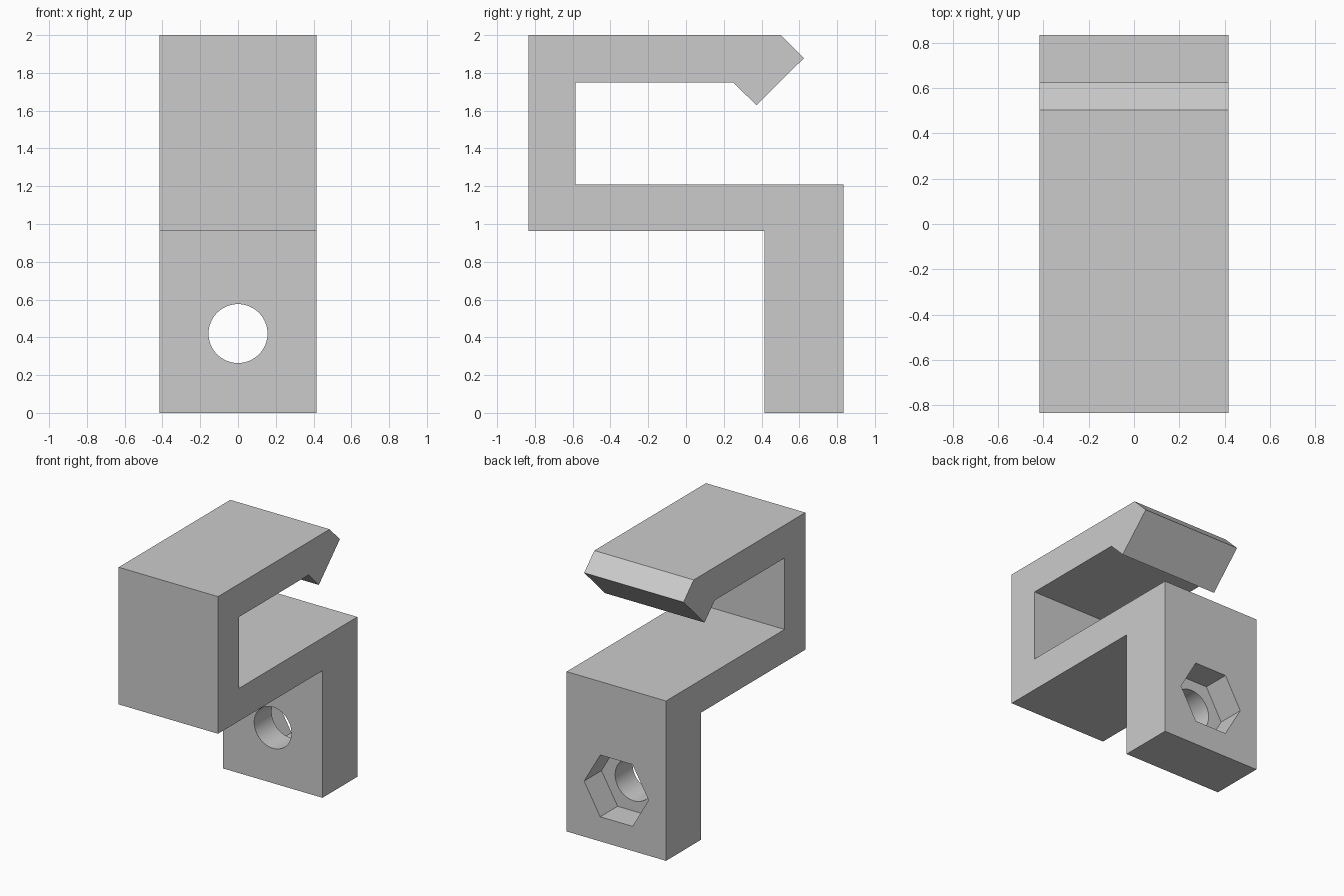
import bpy
import bmesh
import math
from mathutils import Matrix

cube = bpy.data.objects.get("Cube")
if cube:
    bpy.data.objects.remove(cube, do_unlink=True)

HALF_WIDTH = 0.416
HOLE_Z = 0.42
BACK = 0.833

grey = bpy.data.materials.new("grey plastic")
grey.use_nodes = True
colour = (0.6, 0.6, 0.6, 1)
grey.diffuse_color = colour
grey.node_tree.nodes["Principled BSDF"].inputs["Base Color"].default_value = colour


def add_object(name, bm):
    bmesh.ops.recalc_face_normals(bm, faces=bm.faces[:])
    mesh = bpy.data.meshes.new(name)
    bm.to_mesh(mesh)
    bm.free()
    mesh.materials.append(grey)
    obj = bpy.data.objects.new(name, mesh)
    bpy.context.collection.objects.link(obj)
    return obj


def add_cutter(name, sides, radius, y0, y1):
    """Prism along y, with a corner pointing along +x."""
    bm = bmesh.new()
    ring = []
    for i in range(sides):
        a = 2 * math.pi * i / sides
        ring.append(bm.verts.new((radius * math.cos(a), y0, HOLE_Z + radius * math.sin(a))))
    face = bm.faces.new(ring)
    extruded = bmesh.ops.extrude_face_region(bm, geom=[face])["geom"]
    verts = [v for v in extruded if isinstance(v, bmesh.types.BMVert)]
    bmesh.ops.translate(bm, verts=verts, vec=(0, y1 - y0, 0))
    obj = add_object(name, bm)
    obj.hide_render = True
    return obj


# Side profile (y, z) of the hooked clip, starting at the foot of the leg
profile = [
    (0.416, 0), (BACK, 0), (BACK, 1.21), (-0.585, 1.21), (-0.585, 1.75),
    (0.25, 1.75), (0.373, 1.628), (0.624, 1.878), (0.502, 2),
    (-BACK, 2), (-BACK, 0.962), (0.416, 0.962),
]
bm = bmesh.new()
side = bm.faces.new([bm.verts.new((-HALF_WIDTH, y, z)) for y, z in profile])
extruded = bmesh.ops.extrude_face_region(bm, geom=[side])["geom"]
bmesh.ops.translate(bm, verts=[v for v in extruded if isinstance(v, bmesh.types.BMVert)],
                    vec=(2 * HALF_WIDTH, 0, 0))
clip = add_object("hooked_clip", bm)

# Bolt hole through the leg and hexagonal nut pocket in its back
cutters = [
    add_cutter("bolt_hole_cutter", 64, 0.156, 0.3, 0.95),
    add_cutter("nut_pocket_cutter", 6, 0.27, 0.625, 0.95),
]
for cutter in cutters:
    mod = clip.modifiers.new(cutter.name, "BOOLEAN")
    mod.operation = "DIFFERENCE"
    mod.solver = "EXACT"
    mod.object = cutter

# Apply the cuts, then remove the cutters
bpy.ops.object.select_all(action="DESELECT")
clip.select_set(True)
bpy.context.view_layer.objects.active = clip
for cutter in cutters:
    bpy.ops.object.modifier_apply(modifier=cutter.name)
    bpy.data.objects.remove(cutter, do_unlink=True)
bpy.ops.object.shade_smooth_by_angle(angle=math.radians(30))
